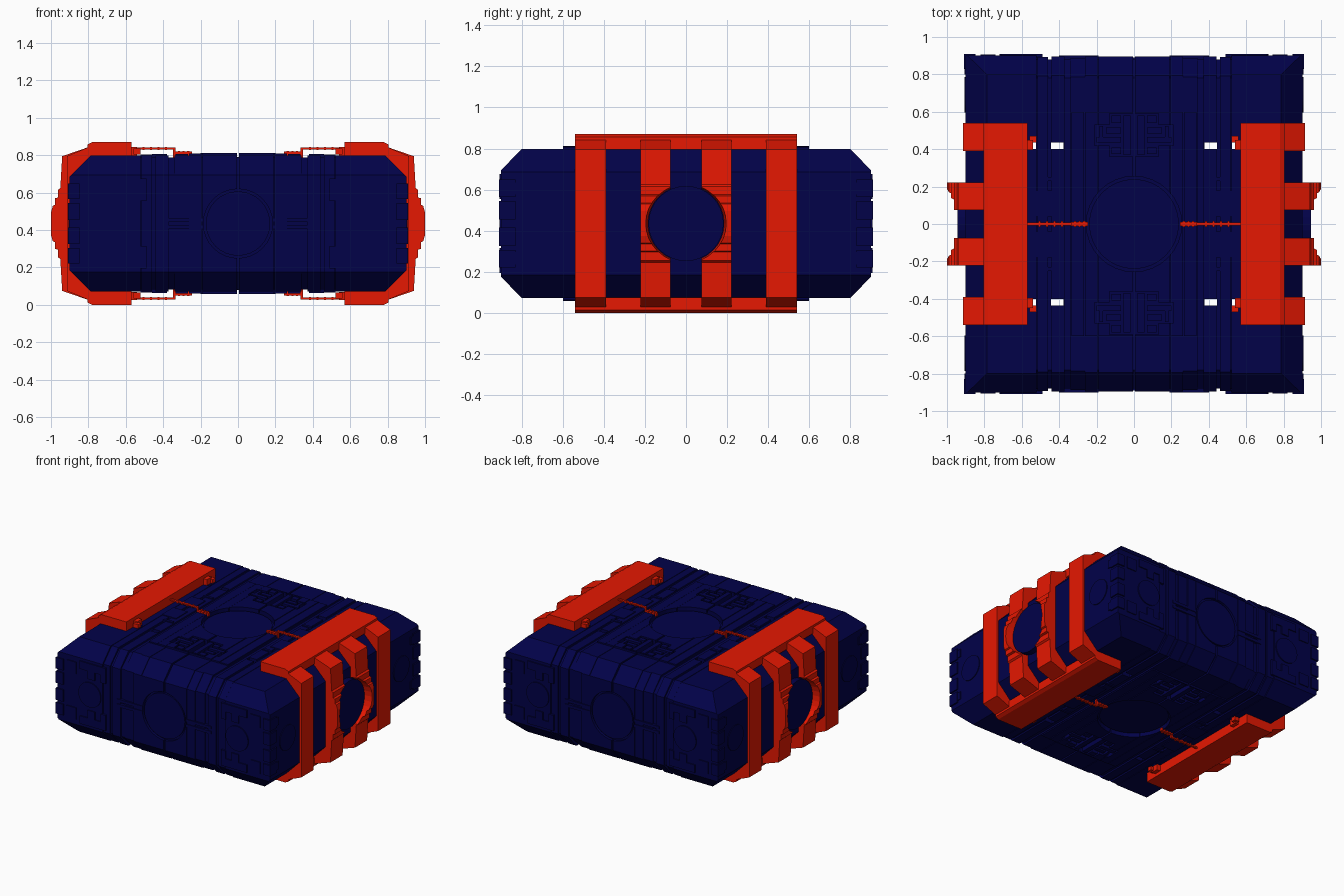
import bpy, bmesh, math
from mathutils import Matrix, Vector

cube = bpy.data.objects.get("Cube")
if cube:
    bpy.data.objects.remove(cube, do_unlink=True)

MID = 0.435                      # every part is built about z = 0, then raised
SIGNS = (-1, 1)


def material(name, rgb):
    m = bpy.data.materials.new(name)
    m.use_nodes = True
    m.diffuse_color = (*rgb, 1)
    m.node_tree.nodes["Principled BSDF"].inputs["Base Color"].default_value = (*rgb, 1)
    return m


NAVY = material("navy", (0.0005, 0.0005, 0.066))
RED = material("red", (0.79, 0.009, 0.0005))


def finish(bm, name, mat):
    bmesh.ops.recalc_face_normals(bm, faces=bm.faces)
    bmesh.ops.translate(bm, vec=(0, 0, MID), verts=bm.verts)
    me = bpy.data.meshes.new(name)
    bm.to_mesh(me)
    bm.free()
    me.materials.append(mat)
    ob = bpy.data.objects.new(name, me)
    bpy.context.collection.objects.link(ob)
    return ob


def both(half):
    """Close an upper half profile with its mirrored lower half."""
    return half + [(u, -h) for u, h in reversed(half)]


def flip(points, s, t=1):
    return [(s * u, t * h) for u, h in points]


def prism(name, profile, axis, a, b, mat):
    """Extrude a profile along x or y."""
    bm = bmesh.new()
    place = (lambda u, h, t: (t, u, h)) if axis == "x" else (lambda u, h, t: (u, t, h))
    f = bm.faces.new([bm.verts.new(place(u, h, a)) for u, h in profile])
    side = bmesh.ops.extrude_face_region(bm, geom=[f])["geom"]
    step = Vector(place(0, 0, b - a))
    bmesh.ops.translate(bm, vec=step, verts=[v for v in side if isinstance(v, bmesh.types.BMVert)])
    return finish(bm, name, mat)


def boxes(name, items, mat, mirror="xyz"):
    """Boxes given as (x0, x1, y0, y1, z0, z1), repeated over the mirror axes."""
    bm = bmesh.new()
    for x0, x1, y0, y1, z0, z1 in items:
        for sx in SIGNS if "x" in mirror else (1,):
            for sy in SIGNS if "y" in mirror else (1,):
                for sz in SIGNS if "z" in mirror else (1,):
                    c = Vector((sx * (x0 + x1), sy * (y0 + y1), sz * (z0 + z1))) / 2
                    size = Matrix.Diagonal((x1 - x0, y1 - y0, z1 - z0, 1))
                    bmesh.ops.create_cube(bm, size=1, matrix=Matrix.Translation(c) @ size)
    return finish(bm, name, mat)


def drum(name, r0, r1, depth, centre, axis, mat, sides=32):
    bm = bmesh.new()
    turn = Vector(axis).to_track_quat("Z", "Y").to_matrix().to_4x4()
    bmesh.ops.create_cone(bm, cap_ends=True, segments=sides, radius1=r0, radius2=r1,
                          depth=depth, matrix=Matrix.Translation(centre) @ turn)
    return finish(bm, name, mat)


def boolean(targets, cutter, op="DIFFERENCE"):
    for ob in targets:
        mod = ob.modifiers.new("cut", "BOOLEAN")
        mod.object, mod.operation, mod.solver = cutter, op, "EXACT"
        bpy.context.view_layer.objects.active = ob
        bpy.ops.object.modifier_apply(modifier=mod.name)
    bpy.data.objects.remove(cutter, do_unlink=True)


def side_profile(y, top):
    return both([(-y, 0.26), (-y + 0.1, top), (y - 0.1, top), (y, 0.26)])


# Body: slabs across x with seams between them, over a slightly smaller core
body = [prism("body_core", side_profile(0.88, 0.352), "x", -0.87, 0.87, NAVY)]
for s in SIGNS:
    for name, x0, x1, y in (("centre_panel", 0.006, 0.19, 0.895),
                            ("inner_panel", 0.194, 0.262, 0.895),
                            ("recessed_panel", 0.262, 0.34, 0.887),
                            ("narrow_panel", 0.372, 0.44, 0.895),
                            ("step_panel", 0.46, 0.516, 0.892),
                            ("end_block", 0.52, 0.9, 0.9)):
        body.append(prism(name, side_profile(y, 0.364), "x", *sorted((s * x0, s * x1)), NAVY))
ends = [o for o in body if o.name.startswith(("body_core", "end_block"))]
end_cut = prism("end_cutter", both([(-0.9, 0.25), (-0.785, 0.366), (0.785, 0.366), (0.9, 0.25)]),
                "y", -1, 1, NAVY)
boolean(ends, end_cut, "INTERSECT")

# Raised deck on the top and bottom
body.append(boxes("raised_deck", [(0.006, 0.19, -0.6, 0.6, 0.355, 0.377),
                                  (0.194, 0.262, -0.6, 0.6, 0.355, 0.375),
                                  (0.266, 0.335, -0.6, 0.6, 0.355, 0.373)], NAVY, "xz"))

# Round wells, machinery pits and through slots
centre = [o for o in body if o.name.startswith(("body_core", "centre", "inner", "raised"))]
fronts = [o for o in centre if not o.name.startswith("raised")]
for s in SIGNS:
    boolean(centre, drum("well_cutter", 0.255, 0.255, 0.1, (0, 0, s * 0.39), (0, 0, 1), NAVY))
    boolean(fronts, drum("port_cutter", 0.185, 0.185, 0.1, (0, s * 0.925, 0), (0, 1, 0), NAVY))
for pit in ((-0.13, 0.13, 0.36, 0.59, 0.345, 0.45), (-0.21, 0.21, 0.42, 0.53, 0.343, 0.45)):
    boolean(centre, boxes("pit_cutter", [pit], NAVY, "yz"))
slotted = [o for o in body if o.name.startswith(("body_core", "narrow", "step", "end"))]
boolean(slotted, boxes("slot_cutter", [(0.378, 0.445, 0.402, 0.436, -0.5, 0.5),
                                       (0.525, 0.565, 0.402, 0.436, -0.5, 0.5)], NAVY, "xy"))

# Round covers
for s in SIGNS:
    drum("top_cover", 0.24, 0.24, 0.02, (0, 0, s * 0.345), (0, 0, 1), NAVY)
    drum("front_cover", 0.172, 0.172, 0.02, (0, s * 0.88, 0), (0, 1, 0), NAVY)
    drum("side_hub", 0.183, 0.183, 0.14, (s * 0.875, 0, 0), (1, 0, 0), NAVY)
    for t in SIGNS:
        drum("port_disc", 0.095, 0.095, 0.016, (s * 0.625, t * 0.9, 0), (0, 1, 0), NAVY)
        drum("end_disc", 0.095, 0.095, 0.012, (s * 0.9, t * 0.69, 0), (1, 0, 0), NAVY)

# Corner armour and bracket plates
boxes("corner_plates", [(0.848, 0.91, 0.83, 0.91, 0.13, 0.215),
                        (0.848, 0.91, 0.83, 0.91, 0.02, 0.11),
                        (0.88, 0.906, 0.8, 0.895, 0.14, 0.2)], NAVY)
boxes("front_brackets", [(0.49, 0.53, 0.88, 0.908, 0.12, 0.24),
                         (0.53, 0.71, 0.88, 0.908, 0.18, 0.24),
                         (0.58, 0.64, 0.88, 0.908, 0.12, 0.18),
                         (0.74, 0.82, 0.88, 0.907, 0.13, 0.22)], NAVY)
boxes("front_ribs", [(0.19, 0.4, 0.88, 0.9, 0.008, 0.03)], NAVY)

# Machinery inside the pits and small deck fittings
boxes("deck_machinery", [(0.02, 0.055, 0.37, 0.58, 0.34, 0.376),
                         (0.07, 0.12, 0.375, 0.41, 0.34, 0.374),
                         (0.07, 0.2, 0.435, 0.465, 0.34, 0.376),
                         (0.07, 0.15, 0.485, 0.515, 0.34, 0.372),
                         (0.07, 0.12, 0.54, 0.58, 0.34, 0.376),
                         (0.165, 0.185, 0.465, 0.525, 0.34, 0.374),
                         (0.38, 0.46, 0.23, 0.25, 0.35, 0.372),
                         (0.4, 0.52, 0.04, 0.18, 0.35, 0.37)], NAVY)

# Red top and bottom plates with side ribs
inner_rib = [(0.76, 0.42), (0.795, 0.41), (0.94, 0.36), (0.95, 0.19), (0.962, 0.18),
             (0.962, 0.14), (0.978, 0.135), (0.978, 0.1), (0.99, 0.095), (1.0, 0.06)]
outer_rib = [(0.76, 0.42), (0.795, 0.41), (0.915, 0.36)]
plate = [(0.57, 0.36), (0.57, 0.435), (0.78, 0.435), (0.805, 0.422), (0.805, 0.36)]

for s in SIGNS:
    inner = []
    for t in SIGNS:
        prism("outer_rib", both(flip(outer_rib, s)), "y", *sorted((t * 0.39, t * 0.54)), RED)
        inner.append(prism("inner_rib", both(flip(inner_rib, s)), "y",
                           *sorted((t * 0.075, t * 0.222)), RED))
        prism("cover_plate", flip(plate, s, t), "y", -0.54, 0.54, RED)
    boolean(inner, drum("hole_cutter", 0.185, 0.205, 0.2, (s * 0.99, 0, 0), (s, 0, 0), RED))

# Red clips on the plate edges, and the toothed rods leading to the wells
boxes("plate_clips", [(0.54, 0.6, 0.395, 0.45, 0.365, 0.41),
                      (0.52, 0.56, 0.435, 0.47, 0.37, 0.4)], RED)
boxes("well_rods", [(0.34, 0.58, -0.008, 0.008, 0.396, 0.406),
                    (0.335, 0.347, -0.008, 0.008, 0.35, 0.406),
                    (0.245, 0.34, -0.01, 0.01, 0.36, 0.384)]
      + [(x, x + 0.012, -0.017, 0.017, 0.37, 0.388) for x in (0.26, 0.285, 0.31)]
      + [(x, x + 0.01, -0.015, 0.015, 0.394, 0.408) for x in (0.38, 0.42, 0.46, 0.5)], RED, "xz")
